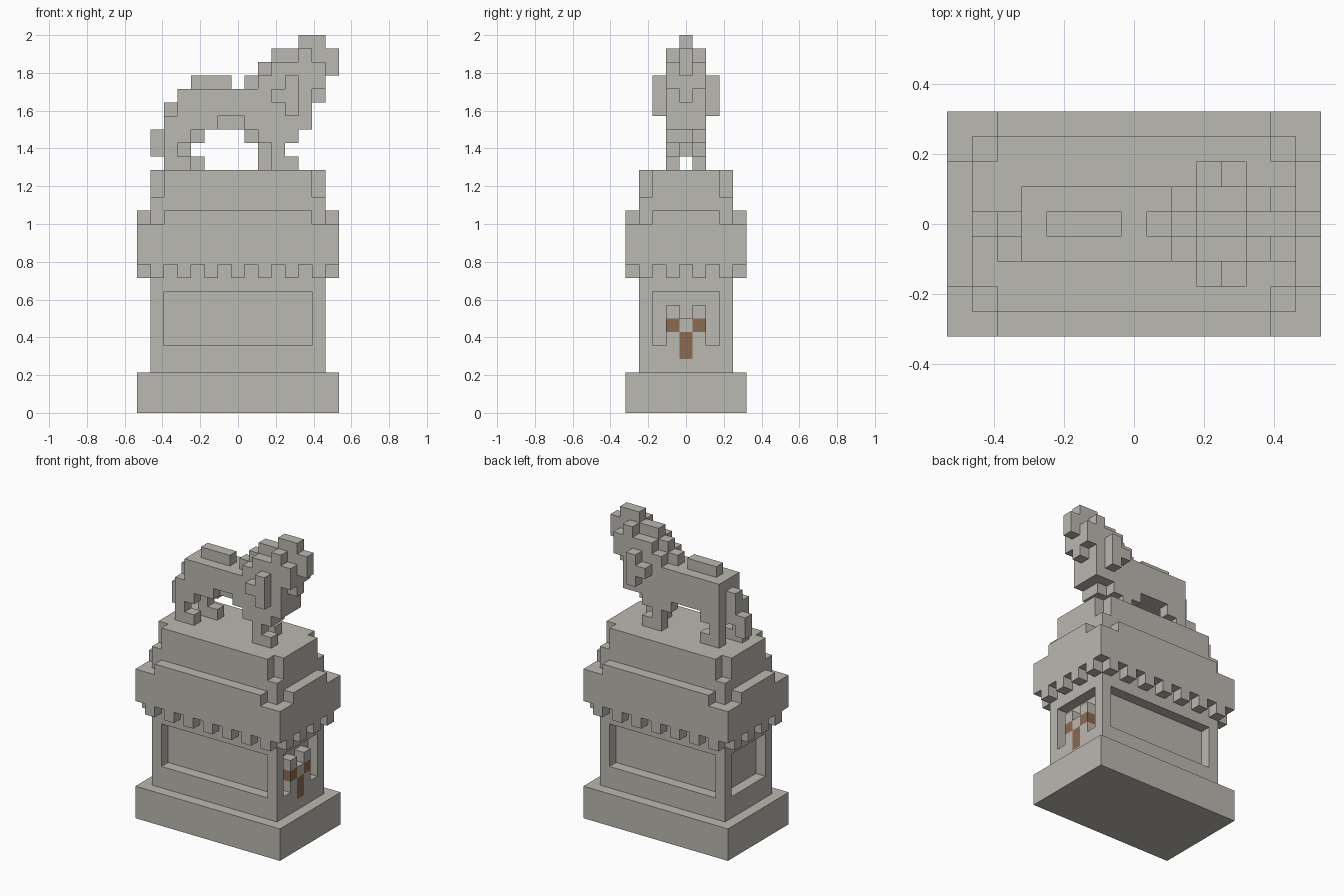
import bpy, bmesh
from mathutils import Vector

UNIT = 2 / 28                       # edge of one block
ORIGIN = Vector((-7.5, -4.5, 0))    # grid corner, in blocks

if "Cube" in bpy.data.objects:
    bpy.data.objects.remove(bpy.data.objects["Cube"])


def material(name, color):
    mat = bpy.data.materials.new(name)
    mat.use_nodes = True
    rgba = (*color, 1)
    mat.diffuse_color = rgba
    mat.node_tree.nodes["Principled BSDF"].inputs["Base Color"].default_value = rgba
    return mat


stone = material("grey_stone", (0.50, 0.48, 0.44))
bronze = material("brown_bronze", (0.26, 0.147, 0.08))


def block(i, j, k):
    """Cells of a box; each argument is one index or an inclusive (first, last) pair."""
    spans = [range(a[0], a[1] + 1) if isinstance(a, tuple) else (a,) for a in (i, j, k)]
    return {(x, y, z) for x in spans[0] for y in spans[1] for z in spans[2]}


def build(name, cells, mat):
    """Make one mesh from the outer faces of a set of cells."""
    bm = bmesh.new()
    verts = {}

    def vert(p):
        key = tuple(p)
        if key not in verts:
            verts[key] = bm.verts.new((Vector(key) + ORIGIN) * UNIT)
        return verts[key]

    for cell in sorted(cells):
        for axis in range(3):
            for side in (0, 1):
                neighbour = list(cell)
                neighbour[axis] += 2 * side - 1
                if tuple(neighbour) in cells:
                    continue
                u, v = (axis + 1) % 3, (axis + 2) % 3
                corners = []
                for du, dv in ((0, 0), (1, 0), (1, 1), (0, 1)):
                    p = list(cell)
                    p[axis] += side
                    p[u] += du
                    p[v] += dv
                    corners.append(vert(p))
                bm.faces.new(corners if side else corners[::-1])
    mesh = bpy.data.meshes.new(name)
    bm.to_mesh(mesh)
    bm.free()
    mesh.materials.append(mat)
    obj = bpy.data.objects.new(name, mesh)
    bpy.context.scene.collection.objects.link(obj)
    return obj


# Foot slab
build("base_slab", block((0, 14), (0, 8), (0, 2)), stone)

# Pedestal with sunken panels on every side
pedestal = block((1, 13), (1, 7), (3, 10))
pedestal -= block((2, 12), 1, (5, 8)) | block((2, 12), 7, (5, 8)) | block(1, (2, 6), (5, 8))
pedestal -= block(13, (2, 6), (5, 8))

# Crest raised inside the end panel, with bronze pieces
crest = block(13, 3, (5, 7)) | block(13, 5, (5, 7)) | block(13, 4, (5, 6))
ornament = block(13, 3, 6) | block(13, 5, 6) | block(13, 4, (4, 5))
build("pedestal", (pedestal | crest) - ornament, stone)
build("crest_ornament", ornament, bronze)

# Row of small blocks under the cornice
dentils = set()
for i in range(1, 14, 2):
    dentils |= block(i, 0, 10) | block(i, 8, 10)
for j in range(1, 8, 2):
    dentils |= block(0, j, 10) | block(14, j, 10)
build("dentils", dentils, stone)

# Cornice with lowered corners
cornice = block((0, 14), (0, 8), (11, 13)) | block((1, 13), (1, 7), 14)
cornice |= block((2, 12), (0, 8), 14) | block((0, 14), (2, 6), 14)
build("cornice", cornice, stone)

# Cap with notched corners
cap = block((1, 13), (1, 7), 15)
cap |= block((2, 12), (1, 7), (16, 17)) | block((1, 13), (2, 6), (16, 17))
build("cap", cap, stone)

# Horse: trunk, belly and rump
horse = block((3, 12), (3, 5), (22, 23)) | block((3, 12), (4, 5), 21)
horse |= block((2, 5), 3, 21) | block((8, 12), 3, 21)
horse |= block((4, 6), 4, 24)                                  # saddle
horse |= block(2, 4, (20, 22)) | block(1, 4, (19, 20))         # tail
horse |= block((10, 11), 4, 20) | block(13, 4, 23)             # chest

# Neck, mane and head
horse |= block((9, 13), (3, 5), 24) | block((10, 13), (3, 5), 25)
horse |= block(12, (3, 5), 26)
horse |= block(8, 4, 24) | block(9, 4, 25) | block((10, 14), 4, 26)
horse |= block((12, 13), 4, 27) | block(14, 4, 25)

# Side locks
for j in (2, 6):
    horse |= block(11, j, (22, 24)) | block(10, j, 23)

# Legs: the two sides are one step apart
for j, hind, fore in ((3, 2, 10), (5, 3, 9)):
    horse |= block((hind, hind + 1), j, 20) | block(hind, j, 19)
    horse |= block((hind, hind + 1), j, 18)
    horse |= block((fore - 1, fore + 1), j, 20) | block(fore, j, 19)
    horse |= block((fore, fore + 1), j, 18)
build("horse_statue", horse, stone)
